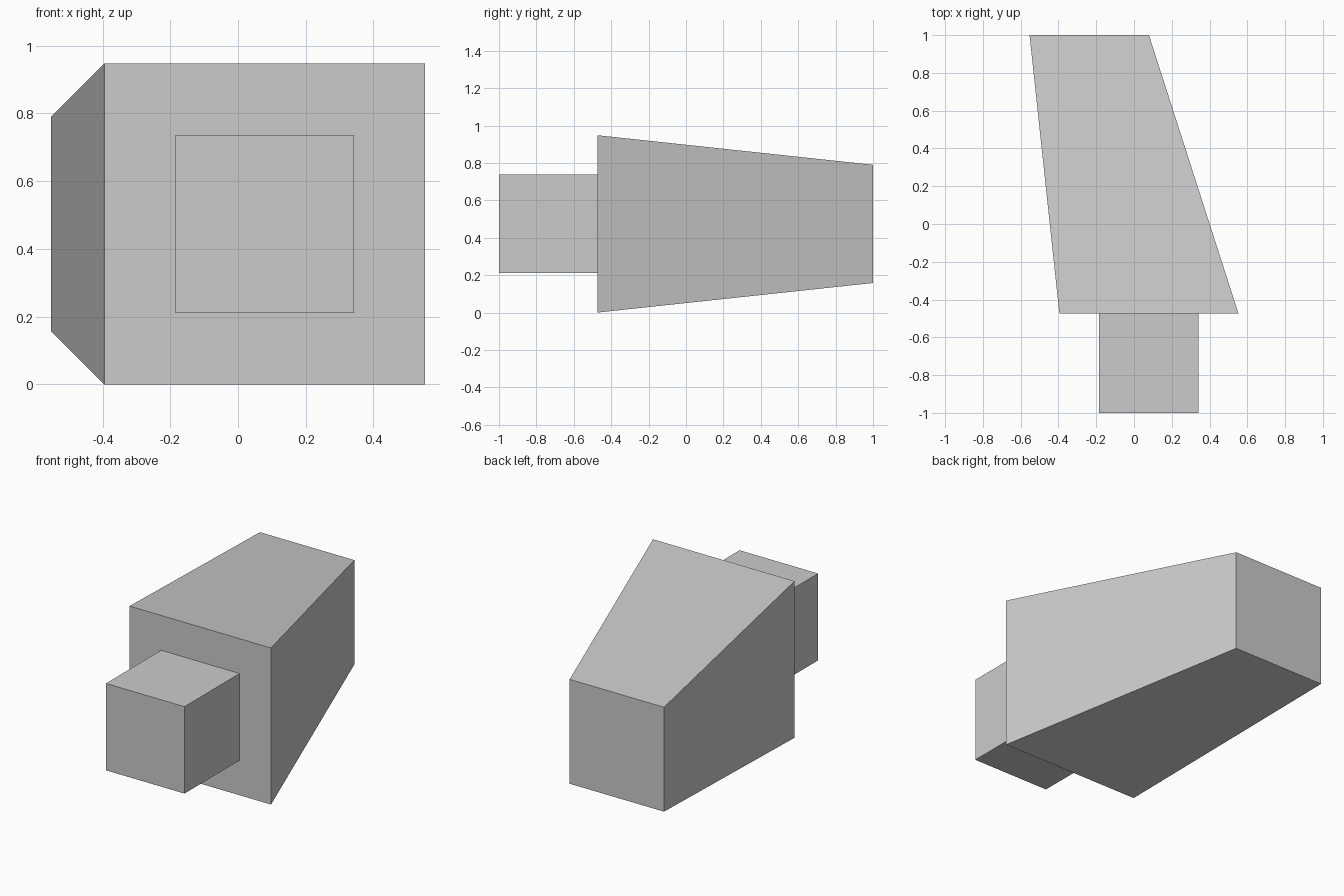
import bpy
import bmesh

default = bpy.data.objects.get("Cube")
if default:
    bpy.data.objects.remove(default, do_unlink=True)

GREY = (0.6, 0.6, 0.6, 1.0)
grey = bpy.data.materials.new("plain grey")
grey.use_nodes = True
grey.diffuse_color = GREY
grey.node_tree.nodes["Principled BSDF"].inputs["Base Color"].default_value = GREY

MID_Z = 0.474  # shared centre height


def tapered_block(name, front, back):
    """Block between two squares, each given as (centre x, y, half size)."""
    bm = bmesh.new()
    bmesh.ops.create_cube(bm, size=2)
    for v in bm.verts:
        x, y, half = front if v.co.y < 0 else back
        v.co = (x + v.co.x * half, y, MID_Z + v.co.z * half)
    bmesh.ops.recalc_face_normals(bm, faces=bm.faces)
    mesh = bpy.data.meshes.new(name)
    bm.to_mesh(mesh)
    bm.free()
    mesh.materials.append(grey)
    obj = bpy.data.objects.new(name, mesh)
    bpy.context.collection.objects.link(obj)
    return obj


# Main body, narrowing and shifting sideways towards the back
tapered_block("body", (0.079, -0.474, 0.474), (-0.237, 1.0, 0.316))

# Small cube standing out from the front face
tapered_block("front_block", (0.079, -1.0, 0.263), (0.079, -0.474, 0.263))
